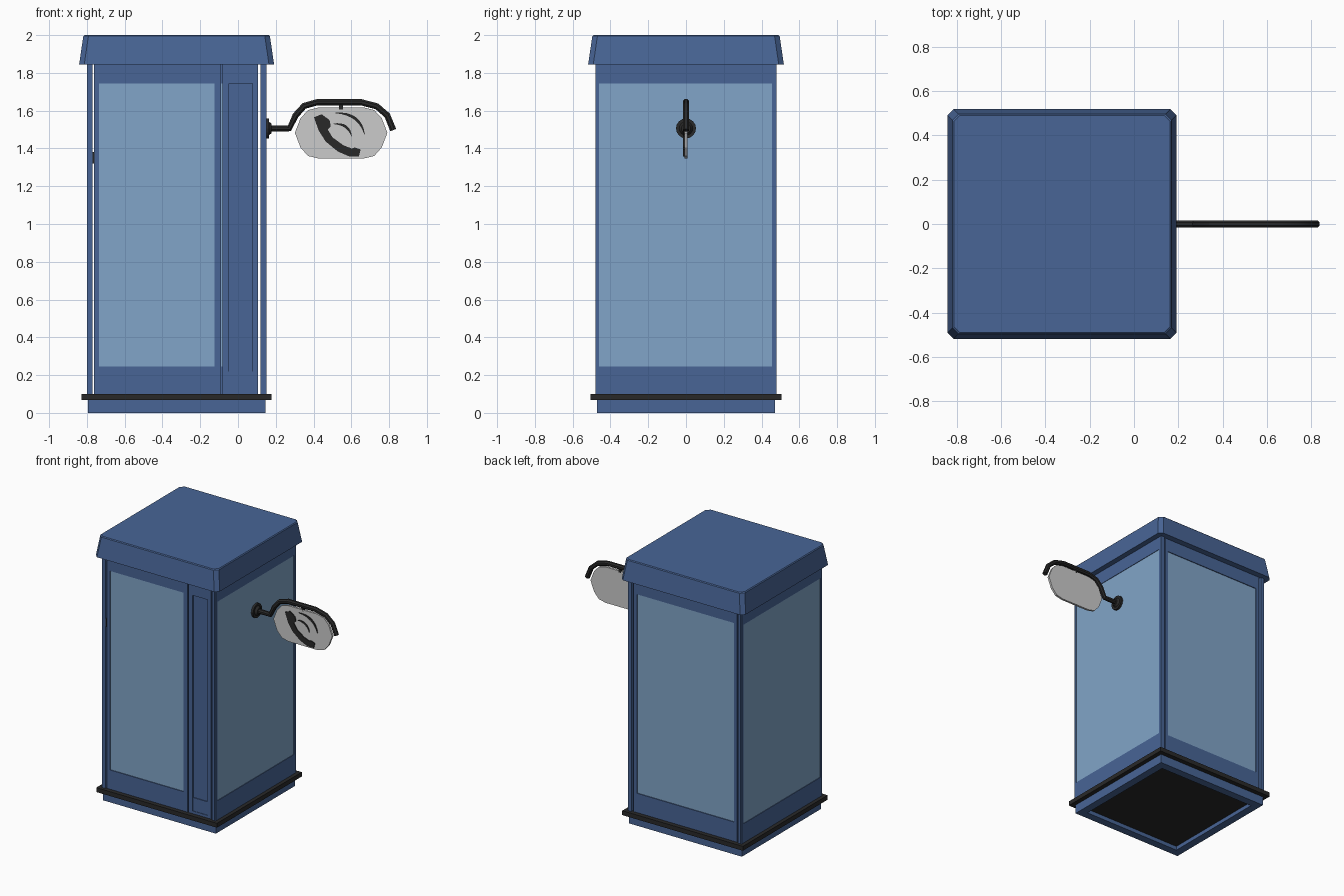
import bpy, bmesh, math
from mathutils import Vector

if "Cube" in bpy.data.objects:
    bpy.data.objects.remove(bpy.data.objects["Cube"])


def material(name, rgb):
    m = bpy.data.materials.new(name)
    m.diffuse_color = (*rgb, 1)
    m.use_nodes = True
    m.node_tree.nodes["Principled BSDF"].inputs["Base Color"].default_value = m.diffuse_color
    return m


BLUE = material("booth blue", (0.065, 0.13, 0.305))
GLASS = material("pale blue glass", (0.22, 0.375, 0.58))
BLACK = material("black", (0.022, 0.022, 0.022))
GREY = material("sign grey", (0.60, 0.60, 0.60))
CX, HX, HY = -0.325, 0.475, 0.48   # booth centre and half sizes


def finish(name, bm, *mats):
    bmesh.ops.recalc_face_normals(bm, faces=bm.faces)
    me = bpy.data.meshes.new(name)
    bm.to_mesh(me)
    bm.free()
    for m in mats:
        me.materials.append(m)
    ob = bpy.data.objects.new(name, me)
    bpy.context.collection.objects.link(ob)
    return ob


def add_box(bm, x0, x1, y0, y1, z0, z1, mat=0):
    vs = bmesh.ops.create_cube(bm, size=1)["verts"]
    for v in vs:
        v.co = Vector((x1 if v.co.x > 0 else x0, y1 if v.co.y > 0 else y0,
                       z1 if v.co.z > 0 else z0))
    for f in {f for v in vs for f in v.link_faces}:
        f.material_index = mat


def box(name, mat, *b):
    bm = bmesh.new()
    add_box(bm, *b)
    return finish(name, bm, mat)


def framed(name, axis, a, d, inner, zin, fill, z=(0.1, 1.85), sink=0.006):
    """Frame of four bars around a slightly sunken fill plate."""
    bm = bmesh.new()
    bars = [(a[0], inner[0], z[0], z[1], 0, 0), (inner[1], a[1], z[0], z[1], 0, 0),
            (inner[0], inner[1], z[0], zin[0], 0, 0), (inner[0], inner[1], zin[1], z[1], 0, 0),
            (inner[0], inner[1], zin[0], zin[1], sink, 1)]
    for a0, a1, z0, z1, s, m in bars:
        d0, d1 = d[0] + s / 4, d[1] - s / 4
        if s and abs(d[0] - d[1]) > 0.01:
            d0, d1 = d[0] + s, d[1] - s
        if axis == "x":
            add_box(bm, d0, d1, a0, a1, z0, z1, m)
        else:
            add_box(bm, a0, a1, d0, d1, z0, z1, m)
    return finish(name, bm, BLUE, fill)


def plate(name, mat, pts, y0, y1):
    """Flat outline in the xz plane, thickened along y."""
    bm = bmesh.new()
    f = bm.faces.new([bm.verts.new((x, y0, z)) for x, z in pts])
    top = bmesh.ops.extrude_face_region(bm, geom=[f])["geom"]
    for v in top:
        if isinstance(v, bmesh.types.BMVert):
            v.co.y = y1
    return finish(name, bm, mat)


def disc(name, r, x0, x1, z, r2=None):
    bpy.ops.mesh.primitive_cone_add(vertices=16, radius1=r, radius2=r2 or r, depth=x1 - x0,
                                    location=((x0 + x1) / 2, 0, z), rotation=(0, math.pi / 2, 0))
    ob = bpy.context.object
    ob.name = name
    ob.data.materials.append(BLACK)
    return ob


# base: hollow plinth, black floor with projecting trim
bm = bmesh.new()
px, py, t = 0.47, 0.47, 0.06
for s in (-1, 1):
    xs = sorted((CX + s * px, CX + s * (px - t)))
    ys = sorted((s * py, s * (py - t)))
    add_box(bm, *xs, -py, py, 0, 0.07)
    add_box(bm, CX - px + t, CX + px - t, *ys, 0, 0.07)
finish("plinth", bm, BLUE)
box("floor_trim", BLACK, CX - 0.503, CX + 0.503, -0.505, 0.505, 0.067, 0.1)
box("floor_underside", BLACK, CX - 0.42, CX + 0.42, -0.42, 0.42, 0.03, 0.07)

# corner posts
for sx, nx in ((-1, "left"), (1, "right")):
    for sy, ny in ((-1, "front"), (1, "back")):
        x = sorted((CX + sx * 0.467, CX + sx * 0.444))
        y = sorted((sy * HY, sy * (HY - 0.03)))
        box(f"{ny}_{nx}_post", BLUE, *x, *y, 0.1, 1.85)

# glazed side walls and back wall
ZG = (0.245, 1.745)
framed("right_wall", "x", (-0.478, 0.478), (0.132, 0.15), (-0.46, 0.455), ZG, GLASS, sink=0.004)
framed("left_wall", "x", (-0.478, 0.478), (-0.80, -0.782), (-0.46, 0.455), ZG, GLASS, sink=0.004)
framed("back_wall", "y", (-0.757, 0.107), (0.445, 0.472), (-0.73, 0.08), ZG, GLASS)

# front: door on the left, narrow fixed panel on the right
framed("door", "y", (-0.762, -0.09), (-0.472, -0.445), (-0.735, -0.125), ZG, GLASS)
framed("front_fixed_panel", "y", (-0.082, 0.107), (-0.472, -0.445), (-0.047, 0.077),
       (0.12, 1.745), BLUE, sink=0.01)
box("kick_plate", BLUE, -0.047, 0.077, -0.468, -0.455, 0.12, 0.22)
box("door_handle", BLACK, -0.772, -0.76, -0.478, -0.465, 1.32, 1.38)

# roof: tapered cap with cut corners
bm = bmesh.new()
rings = []
for hx, hy, z in ((0.516, 0.518, 1.845), (0.494, 0.496, 1.994), (0.488, 0.49, 2.0)):
    c = 0.027
    pts = [(hx - c, hy), (hx, hy - c), (hx, c - hy), (hx - c, -hy),
           (c - hx, -hy), (-hx, c - hy), (-hx, hy - c), (c - hx, hy)]
    rings.append([bm.verts.new((CX + x, y, z)) for x, y in pts])
for a, b in zip(rings, rings[1:]):
    for i in range(8):
        bm.faces.new((a[i], a[(i + 1) % 8], b[(i + 1) % 8], b[i]))
bm.faces.new(rings[0])
bm.faces.new(rings[-1])
finish("roof", bm, BLUE)

# sign bracket: wall flange and bent tube
disc("bracket_flange", 0.053, 0.147, 0.163, 1.506)
disc("bracket_collar", 0.036, 0.163, 0.178, 1.506, 0.025)
path = [(0.17, 1.506), (0.272, 1.506), (0.305, 1.575), (0.35, 1.625), (0.42, 1.645),
        (0.65, 1.645), (0.735, 1.623), (0.79, 1.575), (0.822, 1.497)]
bm = bmesh.new()
R, N, loops = 0.018, 8, []
for i, (x, z) in enumerate(path):
    p = Vector((x, 0, z))
    prev = Vector((path[max(i - 1, 0)][0], 0, path[max(i - 1, 0)][1]))
    k = min(i + 1, len(path) - 1)
    nxt = Vector((path[k][0], 0, path[k][1]))
    tan = (nxt - prev).normalized()
    side = Vector((-tan.z, 0, tan.x))
    loops.append([bm.verts.new(p + R * (math.cos(a) * side + math.sin(a) * Vector((0, 1, 0))))
                  for a in (math.tau * (j + 0.5) / N for j in range(N))])
for a, b in zip(loops, loops[1:]):
    for j in range(N):
        bm.faces.new((a[j], a[(j + 1) % N], b[(j + 1) % N], b[j]))
bm.faces.new(loops[0])
bm.faces.new(loops[-1])
tube = finish("bracket_tube", bm, BLACK)
tube.select_set(True)
bpy.context.view_layer.objects.active = tube
bpy.ops.object.shade_smooth_by_angle(angle=math.radians(30))
box("sign_hanger", BLACK, 0.535, 0.557, -0.008, 0.008, 1.605, 1.64)

# sign plate: oblong with cut corners
half = [(0.12, 1.617), (0.175, 1.603), (0.215, 1.56), (0.245, 1.483),
        (0.215, 1.405), (0.175, 1.36), (0.12, 1.347)]
outline = [(0.546 + x, z) for x, z in half] + [(0.546 - x, z) for x, z in reversed(half)]
plate("sign_plate", GREY, outline, -0.008, 0.008)

# handset pictogram on the front of the sign
handset = [(0.402, 1.565), (0.443, 1.581), (0.485, 1.55), (0.491, 1.516), (0.475, 1.5),
           (0.501, 1.458), (0.559, 1.416), (0.602, 1.4), (0.617, 1.405), (0.649, 1.395),
           (0.64, 1.357), (0.591, 1.357), (0.528, 1.384), (0.464, 1.437), (0.427, 1.495)]
plate("sign_handset", BLACK, handset, -0.015, -0.008)


def crescent(name, a, m, b, w):
    """Tapered arc through a curve from a to b, pulled towards m."""
    up, low = [], []
    for i in range(9):
        u = i / 8
        p = [(1 - u) ** 2 * a[k] + 2 * u * (1 - u) * m[k] + u * u * b[k] for k in (0, 1)]
        d = Vector([2 * (1 - u) * (m[k] - a[k]) + 2 * u * (b[k] - m[k]) for k in (0, 1)]).normalized()
        h = w * (0.2 + 0.8 * math.sin(math.pi * u))
        up.append((p[0] - d.y * h, p[1] + d.x * h))
        low.append((p[0] + d.y * h, p[1] - d.x * h))
    plate(name, BLACK, up + low[::-1], -0.013, -0.008)


crescent("sign_outer_arc", (0.515, 1.588), (0.645, 1.588), (0.67, 1.475), 0.008)
crescent("sign_inner_arc", (0.505, 1.53), (0.585, 1.535), (0.602, 1.463), 0.007)
